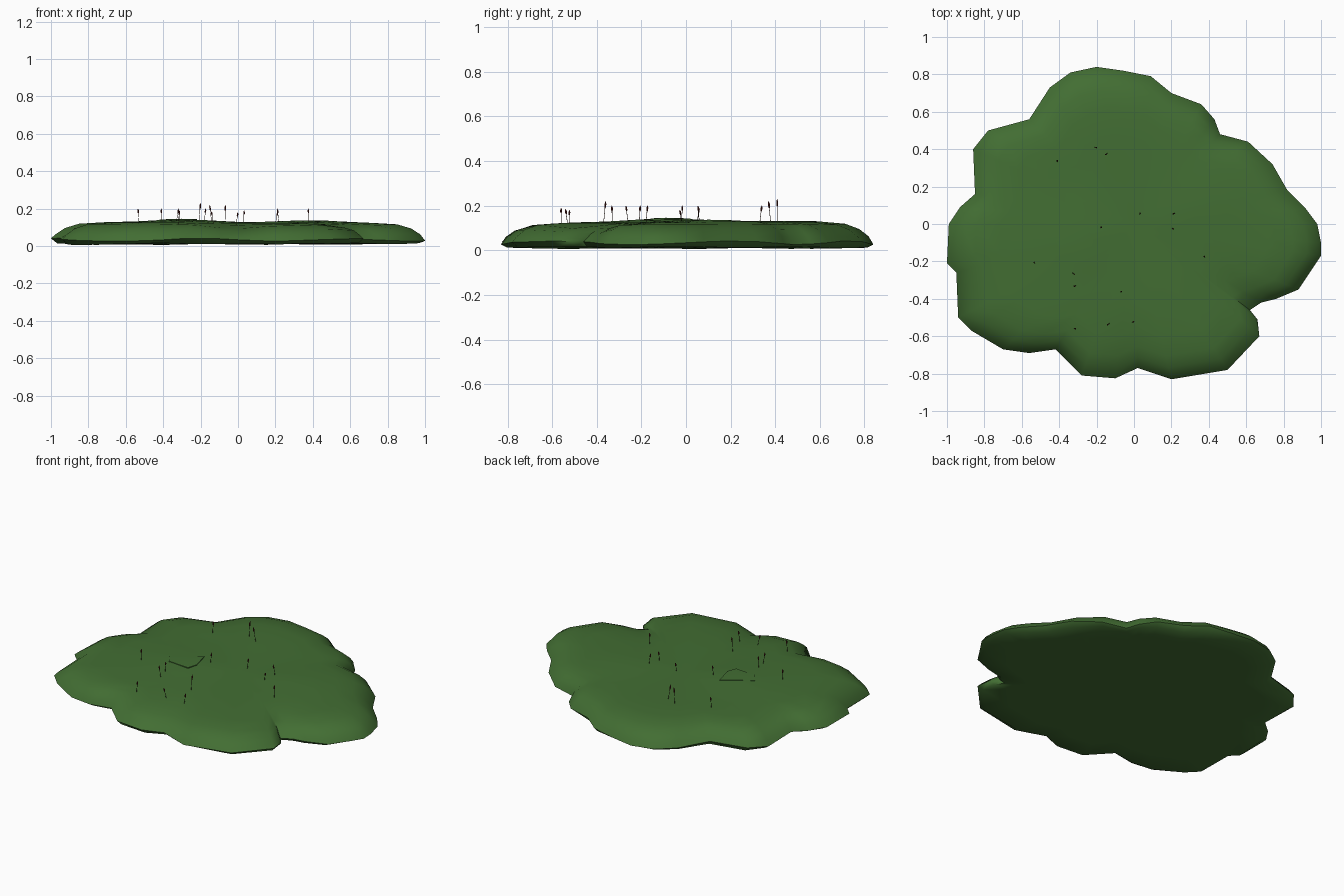
import bpy
import bmesh
from math import sin, cos, exp, atan2
from mathutils import Vector

cube = bpy.data.objects.get("Cube")
if cube:
    bpy.data.objects.remove(cube, do_unlink=True)


def make_material(name, colour):
    mat = bpy.data.materials.new(name)
    mat.use_nodes = True
    mat.diffuse_color = (*colour, 1)
    shader = mat.node_tree.nodes["Principled BSDF"]
    shader.inputs["Base Color"].default_value = (*colour, 1)
    shader.inputs["Roughness"].default_value = 0.9
    return mat


def make_object(name, bm, materials, smooth_angle):
    bmesh.ops.recalc_face_normals(bm, faces=bm.faces)
    mesh = bpy.data.meshes.new(name)
    bm.to_mesh(mesh)
    bm.free()
    for mat in materials:
        mesh.materials.append(mat)
    obj = bpy.data.objects.new(name, mesh)
    bpy.context.collection.objects.link(obj)
    bpy.ops.object.select_all(action="DESELECT")
    obj.select_set(True)
    bpy.context.view_layer.objects.active = obj
    bpy.ops.object.shade_smooth_by_angle(angle=smooth_angle)
    return obj


moss = make_material("moss green", (0.055, 0.155, 0.033))
stalk_brown = make_material("dark stalk brown", (0.04, 0.016, 0.01))
cap_red = make_material("dark cap red", (0.09, 0.012, 0.01))

# Ragged shoreline of the mound, counter-clockwise
OUTLINE = [
    (1, -.1), (.98, 0), (.92, .08), (.82, .18), (.74, .32), (.61, .44),
    (.46, .48), (.43, .56), (.36, .64), (.2, .7), (.09, .79), (-.06, .82),
    (-.2, .84), (-.34, .81), (-.45, .73), (-.56, .56), (-.78, .5),
    (-.86, .4), (-.85, .16), (-.93, .09), (-.99, 0), (-1, -.21),
    (-.95, -.26), (-.94, -.5), (-.87, -.57), (-.7, -.67), (-.56, -.69),
    (-.42, -.67), (-.28, -.81), (-.1, -.825), (.02, -.77), (.2, -.83),
    (.5, -.78), (.67, -.6), (.66, -.51), (.62, -.46), (.68, -.42),
    (.76, -.4), (.88, -.35), (.96, -.23), (1, -.17),
]


def bump(x, y, cx, cy, width, height):
    return height * exp(-((x - cx) ** 2 + (y - cy) ** 2) / width ** 2)


def ground(x, y):
    """Height of the gently rolling top."""
    z = 0.124 + 0.003 * sin(5 * x + 2 * y) * cos(4 * y - x)
    z += bump(x, y, -.3, -.08, .25, .022) + bump(x, y, .4, .1, .2, .012)
    z += bump(x, y, -.2, .5, .3, .007) - bump(x, y, 0, -.72, .18, .03)
    return z - bump(x, y, .6, -.42, .15, .025)


def underside(x, y):
    return 0.012 + 0.006 * sin(7 * x + 1) * cos(6 * y)


# Rings from the middle of the underside, round the rim, to the middle of the top
# (scale, share of the full height, on the underside)
RINGS = [(.45, 0, True), (.8, 0, True), (.965, 0, True), (1, .2, False),
         (.975, .5, False), (.925, .76, False), (.85, .94, False),
         (.72, 1, False), (.55, 1, False), (.37, 1, False), (.18, 1, False)]

bm = bmesh.new()
loops = []
for scale, share, below in RINGS:
    ring = []
    for px, py in OUTLINE:
        x, y = px * scale, py * scale
        if below:
            z = underside(x, y)
        else:
            z = ground(x, y) * share
            if scale == 1:
                z = 0.034 + 0.008 * sin(6 * atan2(y, x))
        ring.append(bm.verts.new((x, y, z)))
    loops.append(ring)
count = len(OUTLINE)
for lower, upper in zip(loops, loops[1:]):
    for i in range(count):
        j = (i + 1) % count
        bm.faces.new((lower[i], lower[j], upper[j], upper[i]))
for ring, height in ((loops[0], underside(0, 0)), (loops[-1], ground(0, 0))):
    centre = bm.verts.new((0, 0, height))
    for i in range(count):
        bm.faces.new((ring[i], ring[(i + 1) % count], centre))
make_object("moss_mound", bm, [moss], 0.9)

# Small raised patch near the highest point
bm = bmesh.new()
patch = [(-.42, -.09), (-.38, -.15), (-.24, -.16), (-.22, -.1), (-.25, .02)]
tops = [bm.verts.new((x, y, ground(x, y) + .003)) for x, y in patch]
feet = [bm.verts.new((x, y, ground(x, y) - .004)) for x, y in patch]
crown = bm.verts.new((-.3, -.09, ground(-.3, -.09) + .003))
base = bm.verts.new((-.3, -.09, ground(-.3, -.09) - .004))
for i in range(len(patch)):
    j = (i + 1) % len(patch)
    bm.faces.new((feet[i], feet[j], tops[j], tops[i]))
    bm.faces.new((tops[i], tops[j], crown))
    bm.faces.new((feet[j], feet[i], base))
make_object("raised_patch", bm, [moss], 0.5)

# Thin spore stalks with pointed caps: x, y, tip height
STALKS = [
    (-.41, .33, .2), (-.21, .41, .23), (-.14, .38, .22), (-.18, -.02, .2),
    (.03, .05, .19), (.22, .06, .2), (.2, -.02, .18), (.38, -.18, .2),
    (-.53, -.21, .2), (-.33, -.26, .2), (-.31, -.33, .2), (-.07, -.37, .22),
    (-.32, -.56, .19), (-.13, -.53, .185), (-.01, -.525, .18),
]
# Stalk profile: share of the length, radius
PROFILE = [(0, .0013), (.68, .0013), (.74, .004), (.88, .0045), (1, .0008)]
SIDES = 5

for number, (x, y, tip) in enumerate(STALKS):
    bm = bmesh.new()
    foot = Vector((x, y, ground(x, y) - .01))
    lean = Vector((.012 * sin(number * 2.3), .01 * cos(number * 1.7), 0))
    rings = []
    for share, radius in PROFILE:
        middle = foot + lean * share + Vector((0, 0, (tip - foot.z) * share))
        rings.append([bm.verts.new(middle + radius * Vector(
            (cos(k * 6.2832 / SIDES), sin(k * 6.2832 / SIDES), 0)))
            for k in range(SIDES)])
    for level, (low, high) in enumerate(zip(rings, rings[1:])):
        for k in range(SIDES):
            m = (k + 1) % SIDES
            face = bm.faces.new((low[k], low[m], high[m], high[k]))
            face.material_index = int(level > 0)
    bm.faces.new(rings[0])
    bm.faces.new(rings[-1]).material_index = 1
    make_object(f"spore_stalk_{number + 1}", bm, [stalk_brown, cap_red], 0.6)
